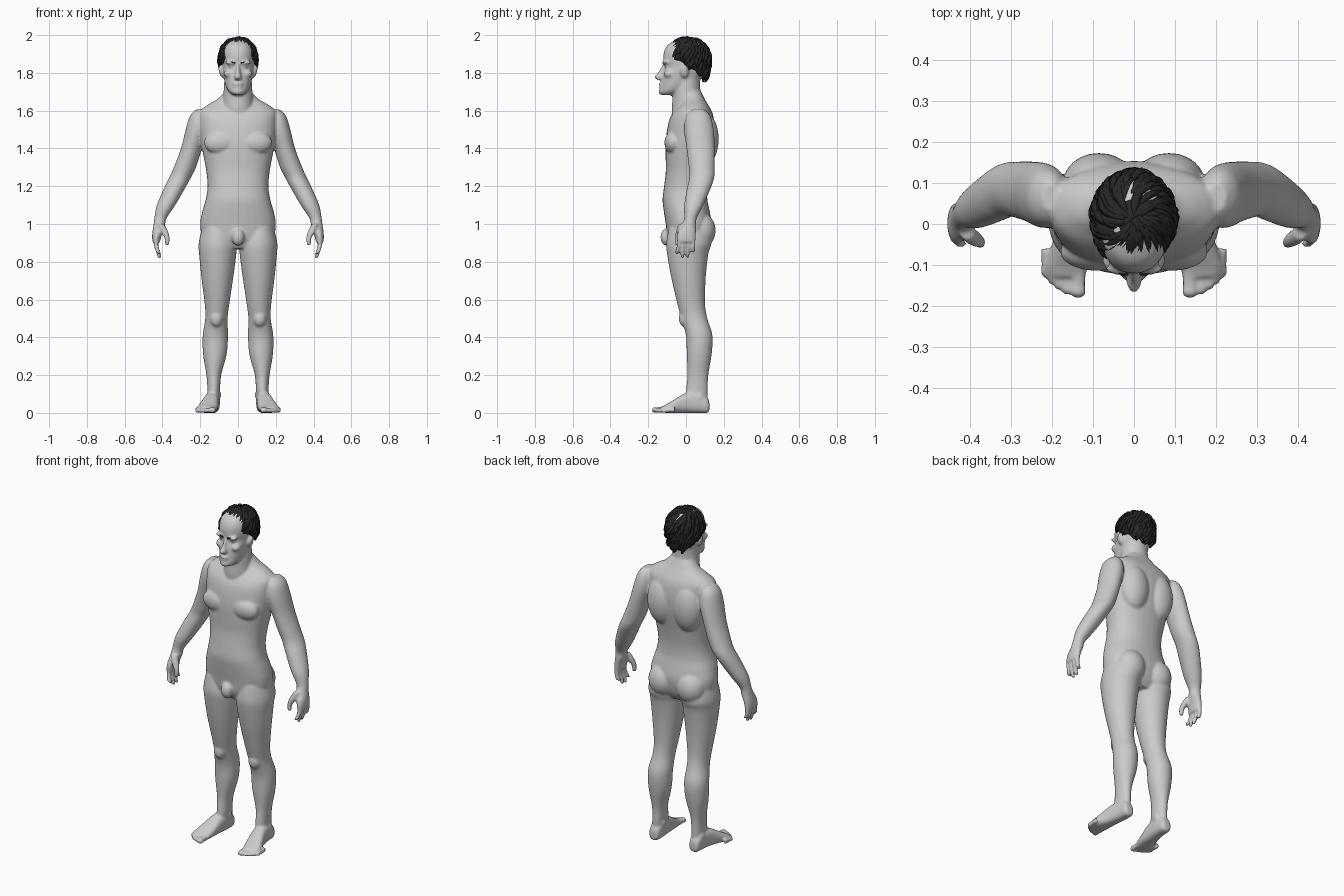
import bpy, bmesh, math, random
from mathutils import Matrix, Vector

random.seed(4)
SEG = 32
bm = bmesh.new()


def catmull(p0, p1, p2, p3, t):
    return [0.5 * (2*b + (c - a)*t + (2*a - 5*b + 4*c - d)*t*t + (3*b - a - 3*c + d)*t**3)
            for a, b, c, d in zip(p0, p1, p2, p3)]


def loft(rings, axis='z', n=2.0, sides=(1, -1), steps=4):
    """Closed skin through rings (t, x0, x1, b0, b1); b is y for axis z, z for axis y."""
    dense = []
    for i in range(len(rings) - 1):
        q = [rings[max(0, min(len(rings) - 1, i + k))] for k in (-1, 0, 1, 2)]
        dense += [catmull(*q, k / steps) for k in range(steps)]
    dense.append(rings[-1])
    for s in sides:
        loops = []
        for t, x0, x1, b0, b1 in dense:
            loop = []
            for k in range(SEG):
                a = 2 * math.pi * k / SEG
                c, d = math.cos(a), math.sin(a)
                x = (x0 + x1)/2 + (x1 - x0)/2 * math.copysign(abs(c)**(2/n), c)
                b = (b0 + b1)/2 + (b1 - b0)/2 * math.copysign(abs(d)**(2/n), d)
                loop.append(bm.verts.new((s*x, b, t) if axis == 'z' else (s*x, t, b)))
            loops.append(loop)
        for lo, hi in zip(loops, loops[1:]):
            for k in range(SEG):
                j = (k + 1) % SEG
                bm.faces.new((lo[k], lo[j], hi[j], hi[k]))
        bm.faces.new(loops[0])
        bm.faces.new(loops[-1])


def mid(rings, **kw):
    """Loft centred on x = 0 from (z, half width, y front, y back)."""
    loft([(z, -w, w, f, b) for z, w, f, b in rings], sides=(1,), **kw)


def blob(loc, rad, sides=(1, -1), tilt=0):
    for s in sides:
        m = (Matrix.Translation((s*loc[0], loc[1], loc[2])) @ Matrix.Rotation(s*tilt, 4, 'Y')
             @ Matrix.Diagonal((*rad, 1)))
        bmesh.ops.create_uvsphere(bm, u_segments=24, v_segments=16, radius=1, matrix=m)


# torso and neck
mid([(.87, .13, -.07, .09), (.92, .185, -.095, .12), (1.0, .2, -.107, .135), (1.07, .188, -.118, .125),
     (1.13, .171, -.124, .113), (1.2, .161, -.116, .112), (1.28, .168, -.107, .122),
     (1.36, .183, -.108, .138), (1.43, .196, -.108, .15), (1.5, .203, -.1, .153),
     (1.56, .205, -.085, .147), (1.6, .2, -.06, .135), (1.635, .155, -.03, .115),
     (1.66, .11, -.02, .1), (1.7, .07, -.02, .08)], n=2.3)
mid([(1.54, .09, -.07, .13), (1.61, .085, -.075, .118), (1.66, .08, -.072, .095),
     (1.72, .075, -.07, .075), (1.82, .07, -.06, .08)])
# chest, upper back, buttocks and groin
blob((.09, -.068, 1.43), (.09, .046, .062))
blob((.085, .1, 1.45), (.088, .073, .14))
blob((.093, .078, .965), (.085, .079, .095))
blob((0, -.105, .93), (.034, .03, .045), sides=(1,))

# arms with shoulder and hand
loft([(1.605, .18, .225, .03, .1), (1.57, .16, .256, .0, .13), (1.5, .16, .277, -.01, .147),
      (1.4, .19, .302, .003, .152), (1.3, .222, .34, .015, .152), (1.25, .247, .362, .018, .15),
      (1.2, .274, .387, .008, .135), (1.1, .332, .43, -.01, .092), (1.03, .378, .443, -.01, .057),
      (.99, .387, .448, -.025, .054), (.95, .402, .454, -.046, .053), (.905, .412, .454, -.048, .05)])
for y0, y1, tip in ((-.038, -.047, .838), (-.012, -.019, .818), (.014, .01, .822), (.039, .038, .848)):
    r = .0102
    loft([(.93, .421, .447, y0 - r, y0 + r), (.885, .42, .445, y0 - r, y0 + r),
          (.855, .412, .436, y1 - r, y1 + r), (tip + .008, .405, .427, y1 - r*.85, y1 + r*.85),
          (tip, .41, .42, y1 - .005, y1 + .005)])
loft([(1.0, .39, .425, -.04, .0), (.96, .37, .41, -.053, -.015), (.925, .361, .389, -.058, -.03),
      (.895, .364, .387, -.058, -.035), (.885, .37, .38, -.052, -.04)])

# legs
loft([(.98, .03, .19, -.09, .12), (.9, .008, .208, -.104, .135), (.84, .009, .206, -.1, .118),
      (.71, .026, .193, -.077, .104), (.575, .046, .176, -.045, .101), (.5, .055, .173, -.025, .113),
      (.41, .053, .187, .0, .14), (.31, .06, .185, .004, .136), (.2, .089, .167, .008, .118),
      (.12, .095, .162, .0, .115), (.05, .1, .162, .0, .115)])
blob((.115, -.008, .5), (.035, .03, .045))
blob((.152, .07, .082), (.018, .026, .028))
blob((.105, .065, .095), (.016, .022, .024))
# feet and toes
loft([(.124, .115, .15, .015, .05), (.114, .102, .163, .0, .08), (.07, .096, .17, .0, .11),
      (.0, .1, .183, .0, .105), (-.06, .105, .203, .0, .072), (-.105, .112, .217, .0, .045),
      (-.128, .12, .208, .004, .034)], axis='y', n=2.6)
for x, w, tip in ((.136, .02, -.18), (.165, .010, -.172), (.184, .0095, -.161),
                  (.201, .009, -.148), (.217, .009, -.13)):
    h = .02 + w * .5
    loft([(tip + .07, x - w, x + w, .002, h + .008), (tip + .03, x - w*.85, x + w*.85, .002, h),
          (tip + .012, x - w, x + w, .0, h), (tip, x - w*.5, x + w*.5, .006, h*.65)], axis='y', n=2.4)

# head
mid([(1.682, .025, -.125, -.07), (1.70, .048, -.138, -.02), (1.73, .065, -.133, .04),
     (1.77, .075, -.128, .08), (1.80, .08, -.122, .095), (1.835, .083, -.111, .105),
     (1.865, .085, -.12, .11), (1.91, .084, -.117, .112), (1.95, .07, -.095, .1),
     (1.975, .04, -.05, .06)], n=2.2)
# nose, brows, eyes, cheeks, lips, chin and ears
mid([(1.85, .009, -.122, -.09), (1.805, .012, -.146, -.09), (1.778, .02, -.168, -.09),
     (1.762, .016, -.148, -.09)])
blob((.036, -.108, 1.854), (.034, .016, .011), tilt=-.08)
blob((.034, -.099, 1.833), (.016, .014, .011))
blob((.05, -.088, 1.795), (.026, .03, .022))
blob((0, -.132, 1.742), (.028, .012, .008), sides=(1,))
blob((0, -.13, 1.726), (.024, .013, .008), sides=(1,))
blob((0, -.124, 1.7), (.028, .021, .018), sides=(1,))
blob((.09, -.008, 1.808), (.011, .022, .035), tilt=.2)

bmesh.ops.recalc_face_normals(bm, faces=bm.faces)
mesh = bpy.data.meshes.new("body")
bm.to_mesh(mesh)
bm.free()
body = bpy.data.objects.new("body", mesh)
bpy.context.collection.objects.link(body)
# fuse the parts into one smooth skin
fuse = body.modifiers.new("fuse", 'REMESH')
fuse.mode = 'VOXEL'
fuse.voxel_size = .0068
fuse.use_smooth_shade = True
soft = body.modifiers.new("soften", 'SMOOTH')
soft.factor = .5
soft.iterations = 4

# hair
dark = bpy.data.materials.new("dark_hair")
dark.diffuse_color = (.02, .02, .02, 1)


def limit(az):
    return 1.33 + .5 * math.cos(az) + .06 * math.sin(9 * az)


def scalp(t, az, k=1.0):
    """Point on the hair shell: t 0 crown, 1 widest, 2 nape; az 0 is the back."""
    if t < 1:
        w, z = math.sin(t * math.pi/2), .112 * math.cos(t * math.pi/2)
    else:
        w, z = 1 - .3 * (t - 1)**2, -.14 * (t - 1)
    return Vector((.1 * w * math.sin(az) * k, .012 + .116 * w * math.cos(az) * k, 1.872 + z * k))


hm = bmesh.new()
N, M = 64, 14
grid = [[hm.verts.new(scalp(limit(2*math.pi*i/N) * (j + .1)/M, 2*math.pi*i/N, 1 if j < M else .88))
         for j in range(M + 1)] for i in range(N)]
for i in range(N):
    for j in range(M):
        a, b = grid[i], grid[(i + 1) % N]
        hm.faces.new((a[j], a[j + 1], b[j + 1], b[j]))
hm.faces.new([g[0] for g in grid])
bmesh.ops.recalc_face_normals(hm, faces=hm.faces)
cap_mesh = bpy.data.meshes.new("hair_cap")
hm.to_mesh(cap_mesh)
hm.free()
cap_mesh.shade_smooth()
cap = bpy.data.objects.new("hair_cap", cap_mesh)
cap_mesh.materials.append(dark)
bpy.context.collection.objects.link(cap)

# swept tapering locks
locks = bpy.data.curves.new("hair_locks", 'CURVE')
locks.dimensions = '3D'
locks.bevel_depth = .011
locks.bevel_resolution = 0
locks.materials.append(dark)
for i in range(230):
    az = random.uniform(0, 2 * math.pi)
    end = random.uniform(.35, 1.03) * limit(az)
    length, swirl = random.uniform(.3, .55), random.uniform(.1, .6)
    lift = random.uniform(.0, .05)
    sp = locks.splines.new('POLY')
    sp.points.add(6)
    for j, p in enumerate(sp.points):
        u = j / 6
        k = .97 + lift * math.sin(u * 2.4)
        p.co = (*scalp(max(.03, end - length * (1 - u)), az + swirl * (u - 1), k), 1)
        p.radius = .15 + .95 * math.sin(math.pi * min(1, u * .75 + .22))
hair = bpy.data.objects.new("hair_locks", locks)
bpy.context.collection.objects.link(hair)

# eyebrows
brows = bpy.data.curves.new("eyebrows", 'CURVE')
brows.dimensions = '3D'
brows.bevel_depth = .004
brows.bevel_resolution = 1
brows.materials.append(dark)
for s in (1, -1):
    sp = brows.splines.new('POLY')
    sp.points.add(3)
    for p, (x, y, z, r) in zip(sp.points, ((.014, -.122, 1.852, .7), (.03, -.121, 1.857, 1),
                                           (.046, -.114, 1.859, .9), (.06, -.101, 1.853, .3))):
        p.co = (s * x, y, z, 1)
        p.radius = r
bpy.context.collection.objects.link(bpy.data.objects.new("eyebrows", brows))
